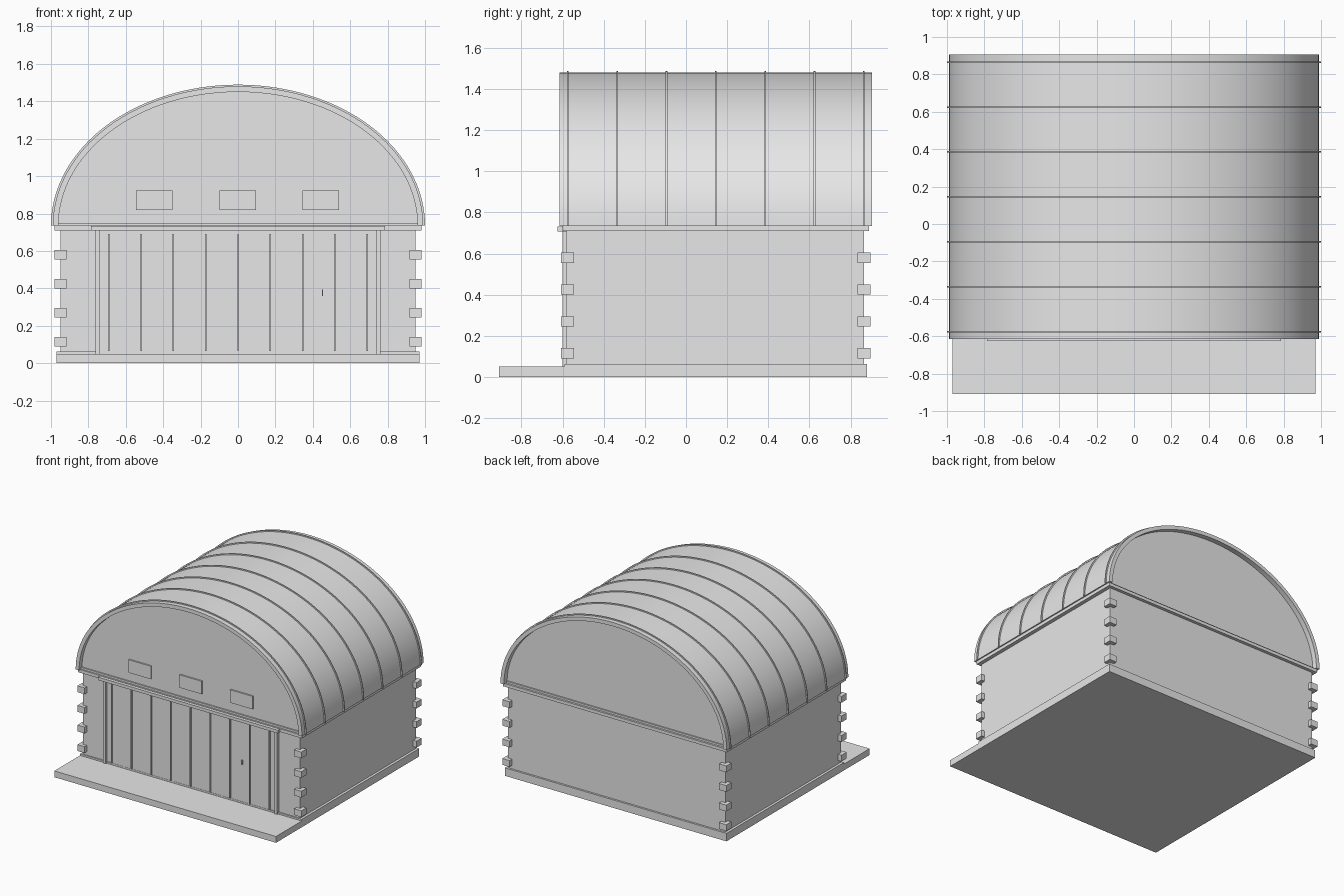
import bpy
import bmesh
import math

cube = bpy.data.objects.get("Cube")
if cube:
    bpy.data.objects.remove(cube, do_unlink=True)

grey = bpy.data.materials.new("light_grey")
grey.use_nodes = True
COLOUR = (0.8, 0.8, 0.8, 1)
grey.diffuse_color = COLOUR
grey.node_tree.nodes["Principled BSDF"].inputs["Base Color"].default_value = COLOUR

EAVES = 0.735
FRONT, BACK = -0.58, 0.865      # wall planes


def finish(name, bm, smooth=False):
    bmesh.ops.recalc_face_normals(bm, faces=bm.faces[:])
    mesh = bpy.data.meshes.new(name)
    bm.to_mesh(mesh)
    bm.free()
    mesh.materials.append(grey)
    obj = bpy.data.objects.new(name, mesh)
    bpy.context.collection.objects.link(obj)
    if smooth:
        bpy.ops.object.select_all(action="DESELECT")
        obj.select_set(True)
        bpy.context.view_layer.objects.active = obj
        bpy.ops.object.shade_smooth_by_angle(angle=math.radians(30))
    return obj


def box(name, x, y, z):
    """Box from (min, max) pairs."""
    bm = bmesh.new()
    bmesh.ops.create_cube(bm, size=1)
    for v in bm.verts:
        v.co = [lo + (c + 0.5) * (hi - lo) for c, (lo, hi) in zip(v.co, (x, y, z))]
    return finish(name, bm)


def half_ellipse(a, h, steps=64):
    angles = [math.pi * i / steps for i in range(steps + 1)]
    return [(a * math.cos(t), EAVES + h * math.sin(t)) for t in angles]


def extrude(name, rings, y0, y1, smooth=True):
    """Extrude one filled outline, or the band between two, along y."""
    bm = bmesh.new()
    if len(rings) == 1:
        bm.faces.new([bm.verts.new((x, y0, z)) for x, z in rings[0]])
    else:
        outer, inner = [[bm.verts.new((x, y0, z)) for x, z in r] for r in rings]
        for i in range(len(outer) - 1):
            bm.faces.new((outer[i], outer[i + 1], inner[i + 1], inner[i]))
    res = bmesh.ops.extrude_face_region(bm, geom=bm.faces[:])
    moved = [g for g in res["geom"] if isinstance(g, bmesh.types.BMVert)]
    bmesh.ops.translate(bm, verts=moved, vec=(0, y1 - y0, 0))
    return finish(name, bm, smooth)


# Base, walls and cornice
box("front_apron", (-0.97, 0.97), (-0.91, -0.53), (0, 0.05))
box("plinth", (-0.97, 0.97), (-0.59, 0.88), (0, 0.063))
box("walls", (-0.95, 0.95), (FRONT, BACK), (0.06, 0.715))
box("cornice", (-0.98, 0.98), (-0.6, 0.89), (0.71, EAVES))

# Corner quoins
for sx, side in ((-1, "right"), (1, "left")):
    for y, end in (((-0.608, -0.545), "front"), ((0.833, 0.896), "back")):
        for i in range(4):
            z = 0.09 + 0.155 * i
            xs = sorted((sx * 0.917, sx * 0.98))
            box(f"quoin_{end}_{side}_{i + 1}", xs, y, (z, z + 0.05))

# Gable ends with a low band at their foot
for name, y0, y1 in (("front", FRONT, FRONT + 0.05), ("back", BACK - 0.05, BACK)):
    extrude(f"{name}_gable", [half_ellipse(0.965, 0.72)], y0, y1)
    box(f"{name}_gable_band", (-0.96, 0.96), (y0 - 0.01, y1 + 0.01), (EAVES, 0.75))

# Vaulted roof and its standing seams
roof_line = half_ellipse(0.99, 0.745)
extrude("roof", [roof_line, half_ellipse(0.96, 0.715)], -0.615, 0.905)
for i in range(7):
    y = -0.575 + 0.24 * i
    extrude(f"roof_seam_{i + 1}", [half_ellipse(1.0, 0.754), half_ellipse(0.98, 0.735)],
            y - 0.004, y + 0.004)

# Gable windows
for i, x in enumerate((-0.447, -0.002, 0.443)):
    box(f"gable_window_{i + 1}", (x - 0.098, x + 0.098), (-0.592, FRONT), (0.82, 0.922))

# Sliding door with frame, battens and handle
box("door_surround", (-0.74, 0.74), (-0.583, -0.57), (0.06, 0.7))
box("door_panel", (-0.692, 0.692), (-0.588, -0.57), (0.063, 0.692))
for i in range(9):
    x = (i - 4) * 0.1725
    box(f"door_batten_{i + 1}", (x - 0.004, x + 0.004), (-0.598, -0.58), (0.065, 0.69))
for sx, side in ((-1, "right"), (1, "left")):
    xs = sorted((sx * 0.738, sx * 0.763))
    box(f"door_post_{side}", xs, (-0.6, -0.57), (0.05, 0.71))
box("door_lintel", (-0.787, 0.787), (-0.625, -0.57), (0.708, 0.732))
box("door_handle", (0.448, 0.455), (-0.6, -0.58), (0.36, 0.395))
